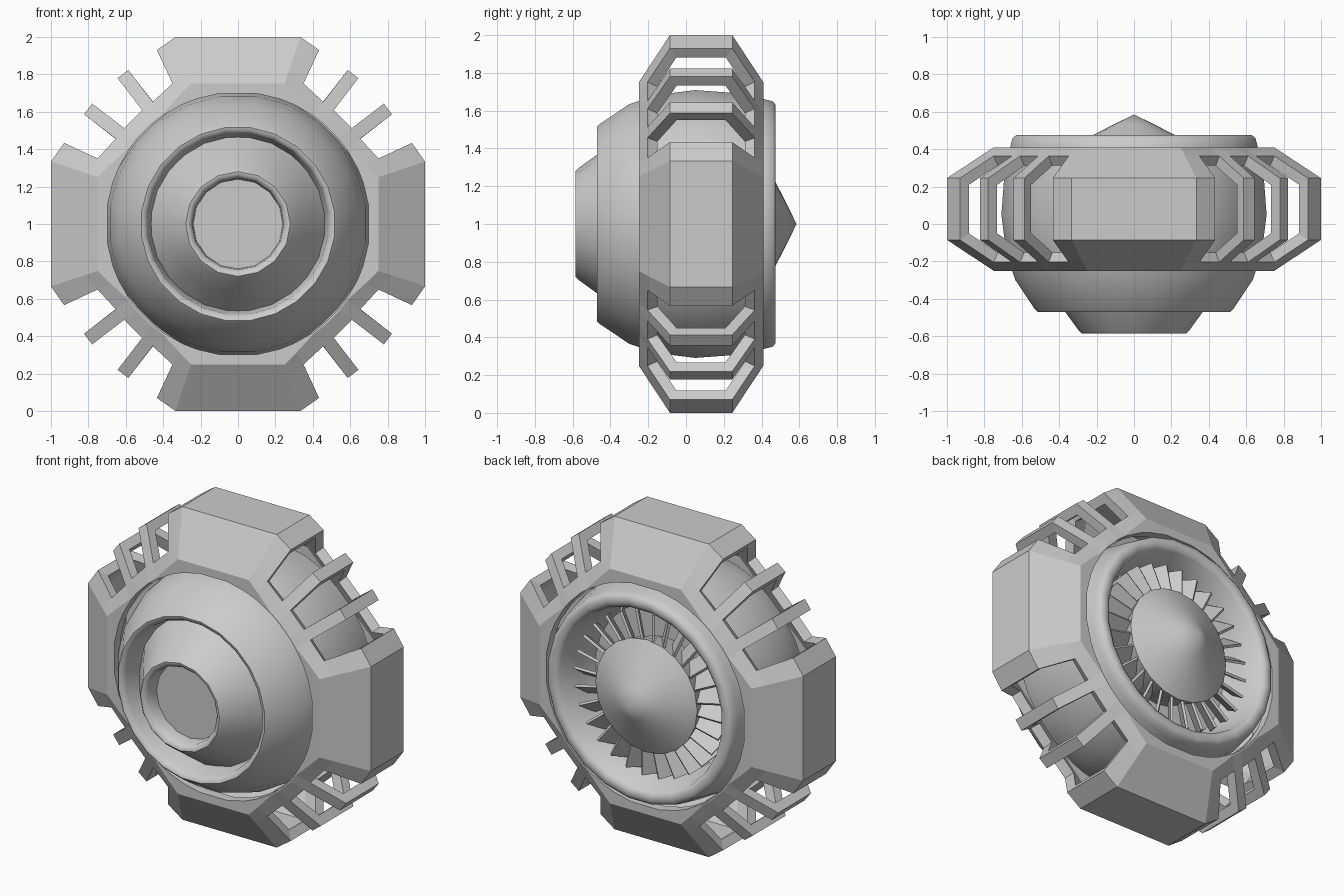
import bpy, math
from mathutils import Matrix, Vector

cube = bpy.data.objects.get("Cube")
if cube:
    bpy.data.objects.remove(cube, do_unlink=True)

grey = bpy.data.materials.new("plain_grey")
grey.use_nodes = True
GREY = (0.6, 0.6, 0.6, 1)
grey.diffuse_color = GREY
grey.node_tree.nodes["Principled BSDF"].inputs["Base Color"].default_value = GREY
AXIS_Z = 1.0


def add_object(name, verts, faces, smooth=None):
    mesh = bpy.data.meshes.new(name)
    mesh.from_pydata(verts, [], faces)
    mesh.materials.append(grey)
    obj = bpy.data.objects.new(name, mesh)
    bpy.context.collection.objects.link(obj)
    if smooth:
        bpy.ops.object.select_all(action="DESELECT")
        obj.select_set(True)
        bpy.context.view_layer.objects.active = obj
        bpy.ops.object.shade_smooth_by_angle(angle=math.radians(smooth))
    return obj


def polar(r, y, angle):
    return (r * math.cos(angle), y, AXIS_Z + r * math.sin(angle))


def lathe(name, profile, sides, phase=0.0, smooth=50):
    """Spin a (radius, y) profile about the y axis; radius 0 becomes a pole."""
    verts, rings, faces = [], [], []
    for r, y in profile:
        count = sides if r else 1
        rings.append([len(verts) + i for i in range(count)])
        verts += [polar(r, y, phase + math.tau * i / sides) for i in range(count)]
    for a, b in zip(rings, rings[1:]):
        for i in range(sides):
            j = (i + 1) % sides
            quad = [a[i % len(a)], b[i % len(b)], b[j % len(b)], a[j % len(a)]]
            faces.append(list(dict.fromkeys(quad)))
    return add_object(name, verts, faces, smooth)


# Outer casing: four hollow blocks joined by rings and thin bent bars
BAR = 0.036
CREASE = math.degrees(math.atan(1 / 3))
columns = [(-25, 0), (-CREASE, 0), (-8, 0), (8, 0), (CREASE, 0), (25, 0),
           (37.5, -BAR), (37.5, BAR), (52.5, -BAR), (52.5, BAR)]
open_columns = (5, 7, 9)


def casing_section(angle):
    """Half of the casing profile, from hole edge to outer corner."""
    fold = abs((angle + 45) % 90 - 45)
    rad = math.radians
    if fold < CREASE + 0.1:
        inner, outer = 0.75 / math.cos(rad(fold)), 1 / math.cos(rad(fold))
    else:
        inner = 0.707 / math.cos(rad(45 - fold))
        outer = 1.026 if fold < 26 else 1.011
    t = 0.28
    return [(0.705, 0.33), (inner, 0.33),
            (inner + t * (outer - inner), 0.33 - t * 0.165), (outer, 0.165)]


verts, faces = [], []
ROWS, MID_Y = 8, 0.08
for quarter in range(4):
    for base, side in columns:
        angle = base + quarter * 90
        half = casing_section(angle)
        section = [(r, MID_Y - w) for r, w in half]
        section += [(r, MID_Y + w) for r, w in reversed(half)]
        verts += [polar(r, y, math.radians(angle) + side / r) for r, y in section]
total = 4 * len(columns)
for c in range(total):
    for row in range(ROWS - 1):
        if c % len(columns) in open_columns and 2 <= row <= 4:
            continue
        a, b = c * ROWS + row, (c + 1) % total * ROWS + row
        faces.append((a, a + 1, b + 1, b))
casing = add_object("outer_casing", verts, faces)
shell = casing.modifiers.new("shell", "SOLIDIFY")
shell.thickness = 0.06
shell.offset = -1
shell.use_even_offset = True

# Rounded body with front lip and rear bowl
lathe("body", [(0.46, -0.28), (0.485, -0.44), (0.5, -0.465), (0.52, -0.47),
               (0.535, -0.455), (0.64, -0.3), (0.69, -0.15), (0.715, 0.05),
               (0.7, 0.25), (0.665, 0.42), (0.655, 0.46), (0.635, 0.475),
               (0.6, 0.475), (0.575, 0.455), (0.54, 0.3), (0.5, 0.2), (0, 0.2)],
      24, math.pi / 24)

# Front nose with a recessed disc
lathe("front_nose", [(0, -0.48), (0.24, -0.48), (0.245, -0.56), (0.265, -0.583),
                     (0.28, -0.585), (0.295, -0.57), (0.375, -0.46), (0.5, -0.28)],
      16)

# Rear hub cone
lathe("rear_hub", [(0, 0.585), (0.1, 0.537), (0.22, 0.475), (0.36, 0.4),
                   (0.35, 0.36), (0.3, 0.2)], 20)

# Fan blades: thin tilted plates around the hub
BLADES = 28
corners = [Vector((x, y, z)) for x in (-1, 1) for y in (-1, 1) for z in (-1, 1)]
box = [(0, 1, 3, 2), (4, 6, 7, 5), (0, 4, 5, 1), (2, 3, 7, 6), (0, 2, 6, 4), (1, 5, 7, 3)]
verts, faces = [], []
for i in range(BLADES):
    place = (Matrix.Translation((0, 0.33, AXIS_Z))
             @ Matrix.Rotation(math.tau * i / BLADES, 4, "Y")
             @ Matrix.Translation((0.41, 0, 0))
             @ Matrix.Rotation(math.radians(35), 4, "X")
             @ Matrix.Diagonal((0.11, 0.07, 0.008, 1)))
    faces += [tuple(len(verts) + k for k in f) for f in box]
    verts += [place @ c for c in corners]
add_object("fan_blades", verts, faces)
